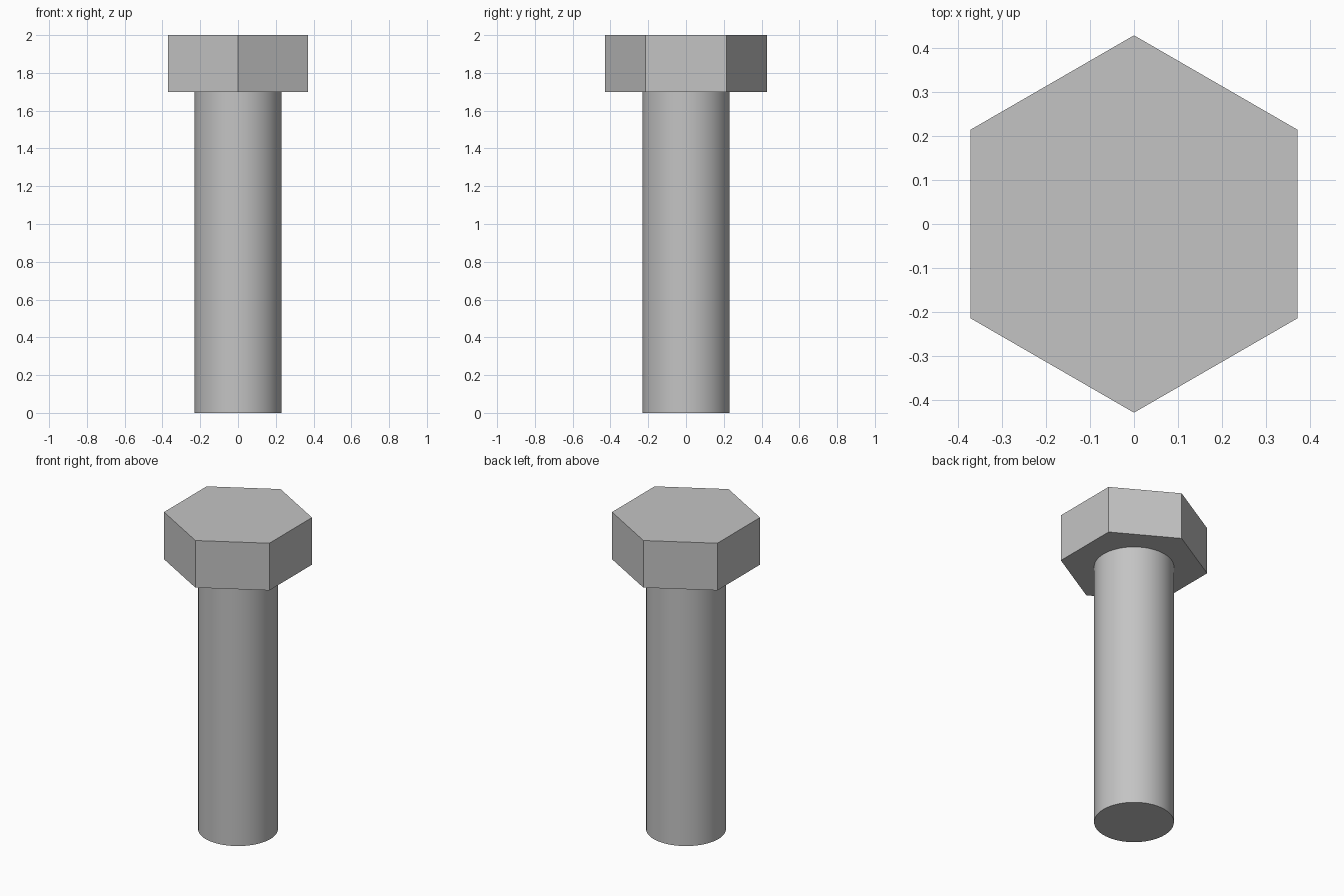
import bpy
import bmesh
from math import sin, cos, radians, tau

cube = bpy.data.objects.get("Cube")
if cube:
    bpy.data.objects.remove(cube, do_unlink=True)

# One plain grey for the whole bolt
GREY = (0.55, 0.55, 0.55, 1)
steel = bpy.data.materials.new("grey steel")
steel.use_nodes = True
steel.diffuse_color = GREY
steel.node_tree.nodes["Principled BSDF"].inputs["Base Color"].default_value = GREY


def prism(name, sides, radius, bottom, top):
    """Upright regular prism with a corner pointing to +y."""
    bm = bmesh.new()
    angles = [tau * i / sides for i in range(sides)]
    base = bm.faces.new([bm.verts.new((radius * sin(a), radius * cos(a), bottom)) for a in angles])
    walls = bmesh.ops.extrude_face_region(bm, geom=[base], use_keep_orig=True)
    raised = [g for g in walls["geom"] if isinstance(g, bmesh.types.BMVert)]
    bmesh.ops.translate(bm, verts=raised, vec=(0, 0, top - bottom))
    bmesh.ops.recalc_face_normals(bm, faces=bm.faces)
    mesh = bpy.data.meshes.new(name)
    bm.to_mesh(mesh)
    bm.free()
    mesh.materials.append(steel)
    obj = bpy.data.objects.new(name, mesh)
    bpy.context.collection.objects.link(obj)
    return obj


# Hexagonal head
prism("hex_head", 6, 0.428, 1.70, 2.0)

# Round shank, smooth sides and crisp end
shank = prism("shank", 64, 0.23, 0, 1.70)
bpy.ops.object.select_all(action="DESELECT")
shank.select_set(True)
bpy.context.view_layer.objects.active = shank
bpy.ops.object.shade_smooth_by_angle(angle=radians(30))
